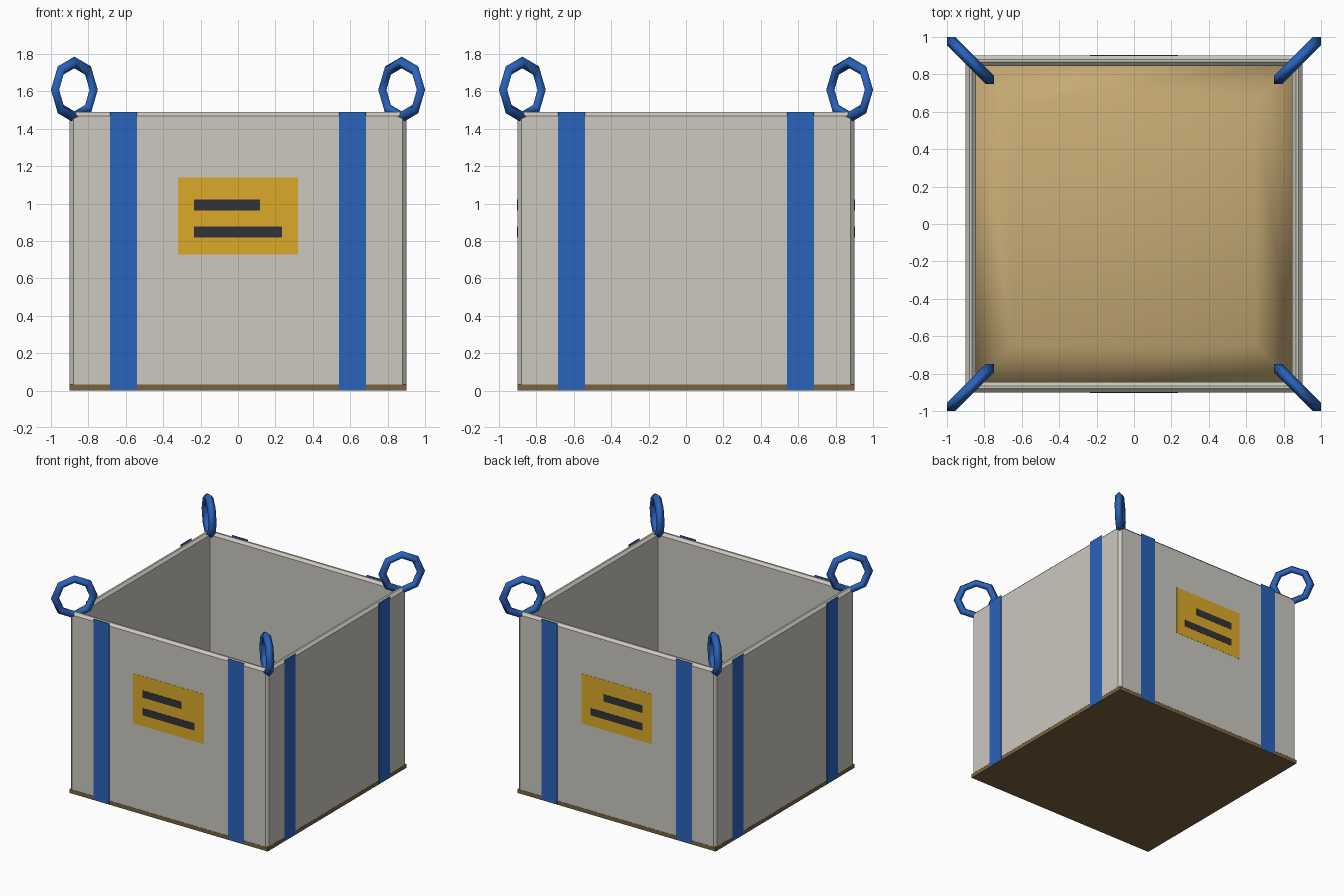
import bpy, bmesh, math
from mathutils import Matrix

if "Cube" in bpy.data.objects:
    bpy.data.objects.remove(bpy.data.objects["Cube"])


def material(name, rgb):
    m = bpy.data.materials.new(name)
    lin = [((c / 255 + 0.055) / 1.055) ** 2.4 for c in rgb]
    m.diffuse_color = (*lin, 1)
    m.use_nodes = True
    m.node_tree.nodes["Principled BSDF"].inputs["Base Color"].default_value = m.diffuse_color
    return m


FABRIC = material("woven grey", (203, 200, 191))
BLUE = material("webbing blue", (42, 99, 186))
YELLOW = material("label yellow", (219, 170, 40))
DARK = material("label dark", (50, 51, 57))
SAND = material("sand tan", (198, 170, 116))
BROWN = material("base brown", (122, 99, 62))


def finish(name, bm, mat, smooth=False):
    bmesh.ops.recalc_face_normals(bm, faces=bm.faces)
    me = bpy.data.meshes.new(name)
    bm.to_mesh(me)
    bm.free()
    me.materials.append(mat)
    for p in me.polygons:
        p.use_smooth = smooth
    ob = bpy.data.objects.new(name, me)
    bpy.context.collection.objects.link(ob)
    return ob


def box(name, lo, hi, mat, turn=0):
    bm = bmesh.new()
    bmesh.ops.create_cube(bm, size=1)
    for v in bm.verts:
        v.co = [lo[i] + (v.co[i] + 0.5) * (hi[i] - lo[i]) for i in range(3)]
    bm.transform(Matrix.Rotation(turn, 4, 'Z'))
    return finish(name, bm, mat)


def square_ring(bm, s, z, c):
    # square cross-section with corners cut by c
    if c:
        pts = [(s, s - c), (s - c, s), (c - s, s), (-s, s - c),
               (-s, c - s), (c - s, -s), (s - c, -s), (s, c - s)]
    else:
        pts = [(s, s), (-s, s), (-s, -s), (s, -s)]
    return [bm.verts.new((x, y, z)) for x, y in pts]


def bridge(bm, a, b):
    n = len(a)
    for i in range(n):
        bm.faces.new((a[i], a[(i + 1) % n], b[(i + 1) % n], b[i]))


# Bag walls: open tube with chamfered rim and outer corners, sharp inside corners
bm = bmesh.new()
profile = [(0.9, 0.033, 0.02), (0.9, 1.468, 0.02), (0.88, 1.488, 0.02),
           (0.865, 1.488, 0.001), (0.845, 1.468, 0.001), (0.845, 0.033, 0.001)]
rings = [square_ring(bm, *p) for p in profile]
for i in range(len(rings)):
    bridge(bm, rings[i], rings[(i + 1) % len(rings)])
finish("bag_walls", bm, FABRIC)

# Base slab
box("base_slab", (-0.9, -0.9, 0), (0.9, 0.9, 0.032), BROWN)

# Smooth mound of contents
bm = bmesh.new()
rings = [square_ring(bm, s, z, 0) for s, z in
         [(0.855, 0.005), (0.855, 0.36), (0.65, 0.48)]]
bridge(bm, rings[0], rings[1])
bridge(bm, rings[1], rings[2])
bm.faces.new(rings[0])
bm.faces.new(rings[2])
finish("contents", bm, SAND, smooth=True)

# Two straps on each of the four sides
for k in range(4):
    for side in (-1, 1):
        x = side * 0.612
        box(f"strap_{k}_{'left' if side < 0 else 'right'}",
            (x - 0.072, -0.9015, 0.002), (x + 0.072, -0.9, 1.489),
            BLUE, k * math.pi / 2)

# Label plates with two bars, front and back
for name, s in (("front", -1), ("back", 1)):
    def plate(part, x0, x1, z0, z1, depth, mat):
        a, b = sorted((s * 0.8995, s * depth))
        box(f"{name}_{part}", (x0, a, z0), (x1, b, z1), mat)
    plate("label", -0.321, 0.32, 0.728, 1.138, 0.9015, YELLOW)
    plate("label_upper_bar", -0.236, 0.117, 0.962, 1.021, 0.903, DARK)
    plate("label_lower_bar", -0.236, 0.235, 0.817, 0.876, 0.903, DARK)

# Lifting loops: upright eight-sided rings on the corner diagonals
for k in range(4):
    ang = math.pi / 4 + k * math.pi / 2
    bm = bmesh.new()
    R, r, N, M = 0.146, 0.031, 8, 4
    loops = []
    for i in range(N):
        t = 2 * math.pi * i / N
        loops.append([bm.verts.new((
            (R + r * math.cos(p)) * math.cos(t), r * math.sin(p),
            (R + r * math.cos(p)) * math.sin(t)))
            for p in (2 * math.pi * j / M for j in range(M))])
    for i in range(N):
        bridge(bm, loops[i], loops[(i + 1) % N])
    bm.transform(Matrix.Rotation(ang, 4, 'Z')
                 @ Matrix.Translation((0.875 * math.sqrt(2), 0, 1.608)))
    finish(f"lifting_loop_{k}", bm, BLUE, smooth=True)
